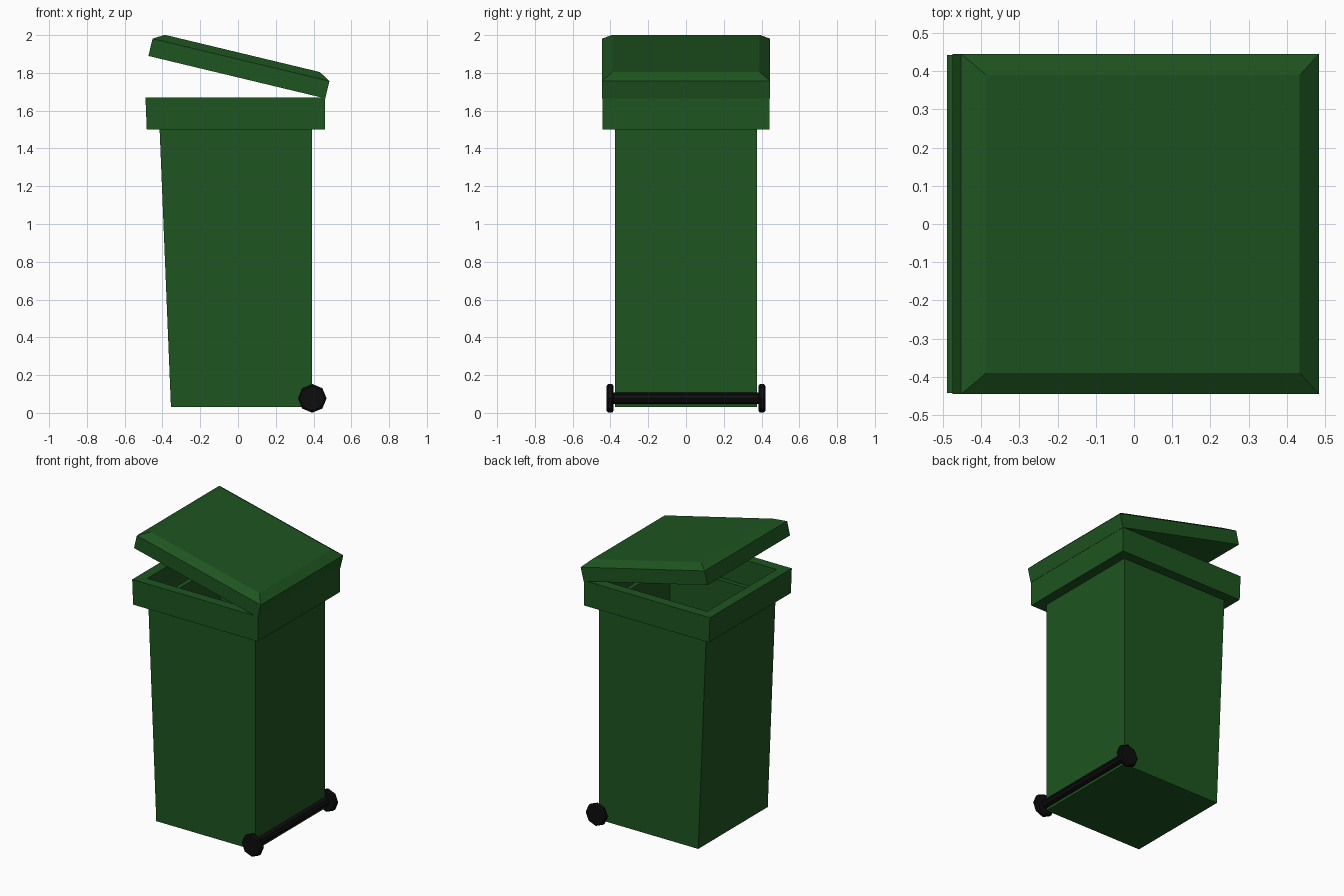
import bpy, bmesh, math
from mathutils import Matrix

if "Cube" in bpy.data.objects:
    bpy.data.objects.remove(bpy.data.objects["Cube"])


def material(name, color):
    m = bpy.data.materials.new(name)
    m.diffuse_color = (*color, 1)
    m.use_nodes = True
    m.node_tree.nodes["Principled BSDF"].inputs["Base Color"].default_value = m.diffuse_color
    return m


green = material("green_plastic", (0.013, 0.09, 0.014))
black = material("black_rubber", (0.004, 0.004, 0.004))


def loft(name, rings, mat, caps=True, matrix=Matrix()):
    """Loft rectangles (x0, x1, half_y, z); cap the ends or close into a loop."""
    bm = bmesh.new()
    loops = [[bm.verts.new((x, y, z)) for x, y in
              ((x0, -h), (x1, -h), (x1, h), (x0, h))] for x0, x1, h, z in rings]
    pairs = list(zip(loops, loops[1:]))
    if caps:
        bm.faces.new(loops[0][::-1])
        bm.faces.new(loops[-1])
    else:
        pairs.append((loops[-1], loops[0]))
    for a, b in pairs:
        for i in range(4):
            j = (i + 1) % 4
            bm.faces.new((a[i], a[j], b[j], b[i]))
    bmesh.ops.recalc_face_normals(bm, faces=bm.faces)
    return finish(name, bm, mat, matrix)


def finish(name, bm, mat, matrix=Matrix()):
    bm.transform(matrix)
    mesh = bpy.data.meshes.new(name)
    bm.to_mesh(mesh)
    bm.free()
    mesh.materials.append(mat)
    obj = bpy.data.objects.new(name, mesh)
    bpy.context.collection.objects.link(obj)
    return obj


def lathe_y(name, profile, sides, center, mat):
    """Stack of polygons (y, radius) along the y axis, capped at both ends."""
    bm = bmesh.new()
    rings = [[bm.verts.new((r * math.cos(k * math.tau / sides), y,
                            r * math.sin(k * math.tau / sides)))
              for k in range(sides)] for y, r in profile]
    bm.faces.new(rings[0])
    bm.faces.new(rings[-1])
    for a, b in zip(rings, rings[1:]):
        for i in range(sides):
            j = (i + 1) % sides
            bm.faces.new((a[i], a[j], b[j], b[i]))
    bmesh.ops.recalc_face_normals(bm, faces=bm.faces)
    return finish(name, bm, mat, Matrix.Translation(center))


# Hollow tapered body
loft("body", [(-0.355, 0.393, 0.375, 0.03), (-0.415, 0.393, 0.375, 1.5),
              (-0.385, 0.363, 0.345, 1.5), (-0.327, 0.363, 0.345, 0.06)], green)

# Overhanging collar around the mouth
loft("rim", [(-0.483, 0.46, 0.442, 1.5), (-0.49, 0.46, 0.442, 1.67),
             (-0.422, 0.393, 0.375, 1.67), (-0.415, 0.393, 0.375, 1.5)],
     green, caps=False)

# Tilted lid with chamfered top, pivoting on its lower back edge
hinge = Matrix.Translation((0.462, 0, 1.665)) @ Matrix.Rotation(math.radians(13.5), 4, 'Y')
loft("lid", [(-0.963, 0, 0.445, 0), (-0.963, 0, 0.445, 0.094),
             (-0.904, -0.06, 0.39, 0.129)], green, matrix=hinge)

# Axle and the two octagonal wheels
axis = (0.393, 0, 0.077)
lathe_y("axle", [(-0.39, 0.03), (0.39, 0.03)], 8, axis, black)
for side, s in (("front", -1), ("back", 1)):
    lathe_y(side + "_wheel", [(s * 0.384, 0.066), (s * 0.391, 0.076),
                              (s * 0.412, 0.076), (s * 0.42, 0.066)], 8, axis, black)
